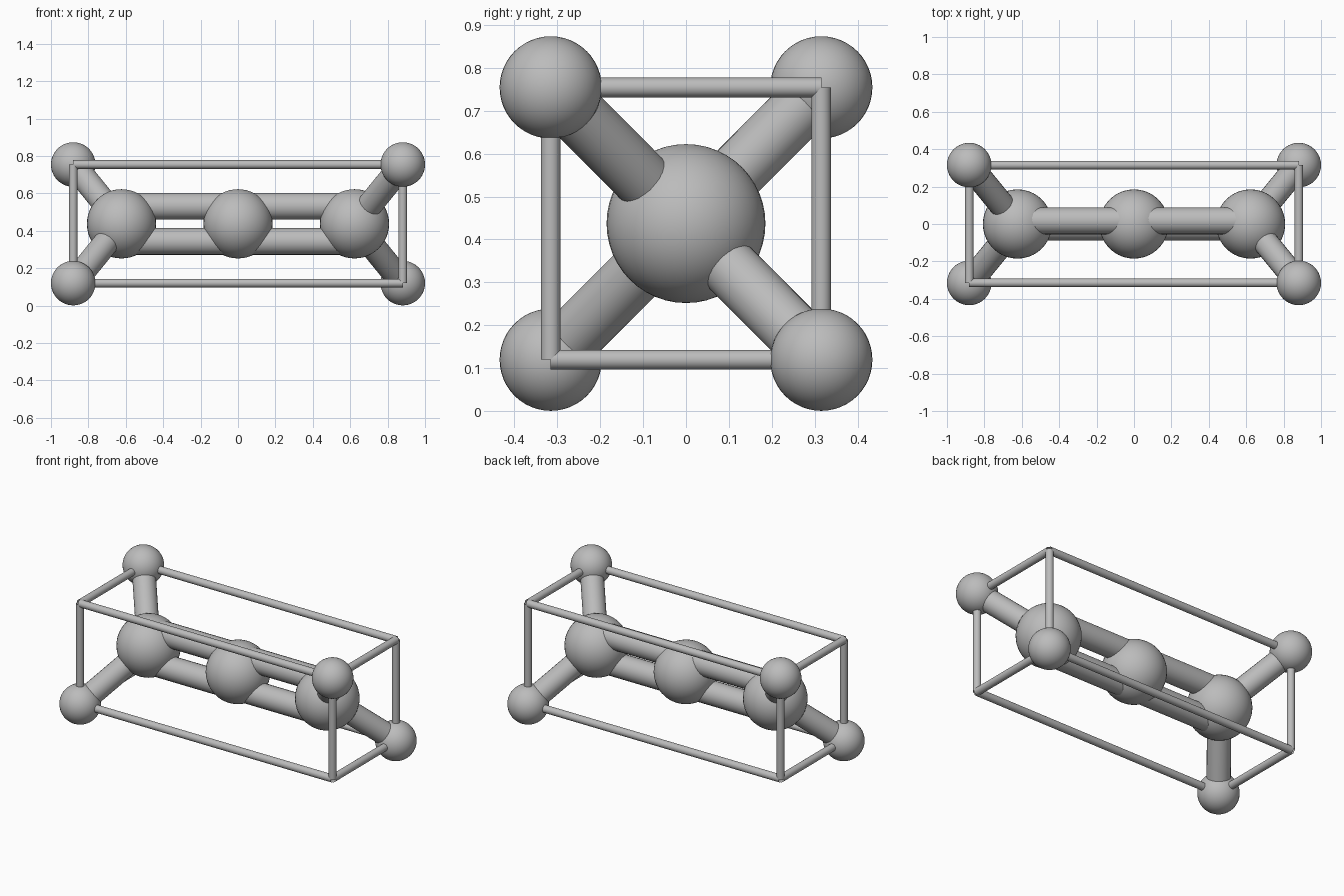
import bpy
from mathutils import Vector

old = bpy.data.objects.get("Cube")
if old:
    bpy.data.objects.remove(old, do_unlink=True)

grey = bpy.data.materials.new("plain_grey")
grey.use_nodes = True
colour = (0.5, 0.5, 0.5, 1.0)
grey.diffuse_color = colour
grey.node_tree.nodes["Principled BSDF"].inputs["Base Color"].default_value = colour

CENTRE = Vector((0, 0, 0.437))
HALF = Vector((0.881, 0.315, 0.317))   # half size of the box frame
ATOM_X = 0.623


def finish(name):
    obj = bpy.context.object
    obj.name = name
    obj.data.materials.append(grey)
    bpy.ops.object.shade_smooth_by_angle()


def ball(name, offset, radius):
    bpy.ops.mesh.primitive_uv_sphere_add(
        segments=40, ring_count=24, radius=radius, location=CENTRE + offset)
    finish(name)


def tube(name, start, end, radius):
    """Open-ended round tube between two points relative to the centre."""
    axis = end - start
    bpy.ops.mesh.primitive_cylinder_add(
        vertices=24, radius=radius, depth=axis.length, end_fill_type='NOTHING',
        location=CENTRE + (start + end) / 2,
        rotation=axis.to_track_quat('Z', 'Y').to_euler())
    finish(name)


# Three large balls in a row
large = {"right": Vector((-ATOM_X, 0, 0)), "middle": Vector(), "left": Vector((ATOM_X, 0, 0))}
for side, pos in large.items():
    ball(f"{side}_large_ball", pos, 0.185)

# Paired rods joining the large balls, slightly tilted about the long axis
shift = Vector((0, 0.017, 0.094))
for side in ("right", "left"):
    for level, sign in (("upper", 1), ("lower", -1)):
        tube(f"{side}_{level}_rod", large[side] + shift * sign, shift * sign, 0.072)

# Small end balls with two-part arms, twisted a quarter turn end to end
for side, sx in (("right", -1), ("left", 1)):
    for level, sz in (("upper", 1), ("lower", -1)):
        tip = Vector((sx * HALF.x, -sx * sz * HALF.y, sz * HALF.z))
        middle = (large[side] + tip) / 2
        ball(f"{side}_{level}_small_ball", tip, 0.119)
        tube(f"{side}_{level}_inner_arm", large[side], middle, 0.068)
        tube(f"{side}_{level}_outer_arm", middle, tip, 0.068)

# Twelve thin bars of the box frame
for axis in range(3):
    others = [i for i in range(3) if i != axis]
    for a in (-1, 1):
        for b in (-1, 1):
            start = Vector()
            start[others[0]] = a * HALF[others[0]]
            start[others[1]] = b * HALF[others[1]]
            end = start.copy()
            start[axis], end[axis] = -HALF[axis], HALF[axis]
            tube(f"frame_bar_{'xyz'[axis]}", start, end, 0.023)
